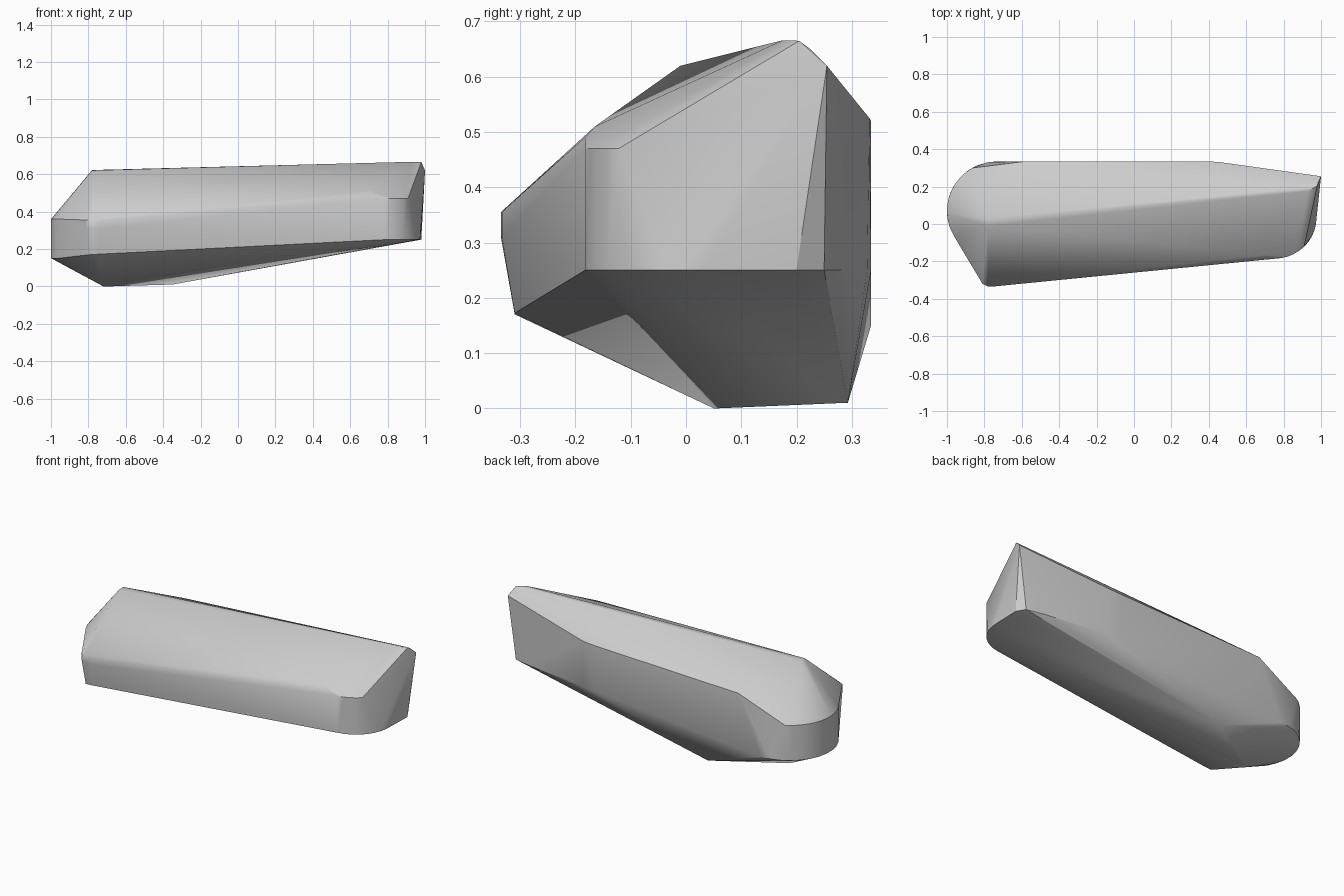
import bpy, bmesh
from math import sin, cos, radians

cube = bpy.data.objects.get("Cube")
if cube:
    bpy.data.objects.remove(cube, do_unlink=True)


def arc(cx, cy, rx, ry, start, end, z, steps=10):
    """Points along a level elliptical arc, angles in degrees."""
    angles = [radians(start + (end - start) * i / steps) for i in range(steps + 1)]
    return [(cx + rx * cos(a), cy + ry * sin(a), z) for a in angles]


# Rounded right-hand and left-hand ends
blunt_end = arc(-0.73, 0.07, 0.27, 0.265, 90, 210, 0.15) + arc(-0.73, 0.07, 0.27, 0.265, 120, 210, 0.36)
nose_end = arc(0.75, 0.03, 0.225, 0.215, -90, 0, 0.25) + arc(0.75, 0.03, 0.225, 0.215, -90, -45, 0.47, 5)
nose_back = [(0.98, 0.2, 0.25), (0.95, 0.25, 0.25), (0.85, 0.272, 0.25)]

# Upper ridge, nose peak and shoulders
ridge = [(-0.78, -0.01, 0.62), (-0.78, 0.03, 0.622), (0.93, 0.175, 0.666),
         (0.98, 0.205, 0.665), (0.985, 0.225, 0.65), (1.0, 0.255, 0.62)]
shoulders = [(0.70, -0.165, 0.51), (0.72, -0.183, 0.49),
             (0.37, 0.335, 0.52), (0.45, 0.332, 0.525), (-0.58, 0.335, 0.49)]

# Front corner, keel and rear lower edge
front_corner = [(x, y, z) for x, y in ((-0.81, -0.32), (-0.78, -0.335), (-0.74, -0.333)) for z in (0.31, 0.355)]
front_corner += [(-0.79, -0.31, 0.17), (-0.75, -0.31, 0.172)]
keel = [(-0.72, 0.05, 0), (-0.69, 0.06, 0), (-0.35, 0.293, 0.01)]
rear_edge = [(0.37, 0.335, 0.25), (0.45, 0.328, 0.25)]

# Faceted body wrapped around all the guide points
bm = bmesh.new()
for p in blunt_end + nose_end + nose_back + ridge + shoulders + front_corner + keel + rear_edge:
    bm.verts.new(p)
hull = bmesh.ops.convex_hull(bm, input=bm.verts)
loose = {v for v in hull["geom_interior"] + hull["geom_unused"] if isinstance(v, bmesh.types.BMVert)}
bmesh.ops.delete(bm, geom=list(loose), context="VERTS")
bmesh.ops.dissolve_limit(bm, angle_limit=radians(1), verts=bm.verts, edges=bm.edges)
bmesh.ops.recalc_face_normals(bm, faces=bm.faces)
mesh = bpy.data.meshes.new("stone_body")
bm.to_mesh(mesh)
bm.free()
body = bpy.data.objects.new("stone_body", mesh)
bpy.context.collection.objects.link(body)

# Plain grey surface
grey = bpy.data.materials.new("stone_grey")
grey.use_nodes = True
grey.diffuse_color = (0.6, 0.6, 0.6, 1)
grey.node_tree.nodes["Principled BSDF"].inputs["Base Color"].default_value = (0.6, 0.6, 0.6, 1)
mesh.materials.append(grey)

bpy.context.view_layer.objects.active = body
body.select_set(True)
bpy.ops.object.shade_smooth_by_angle(angle=radians(30))
